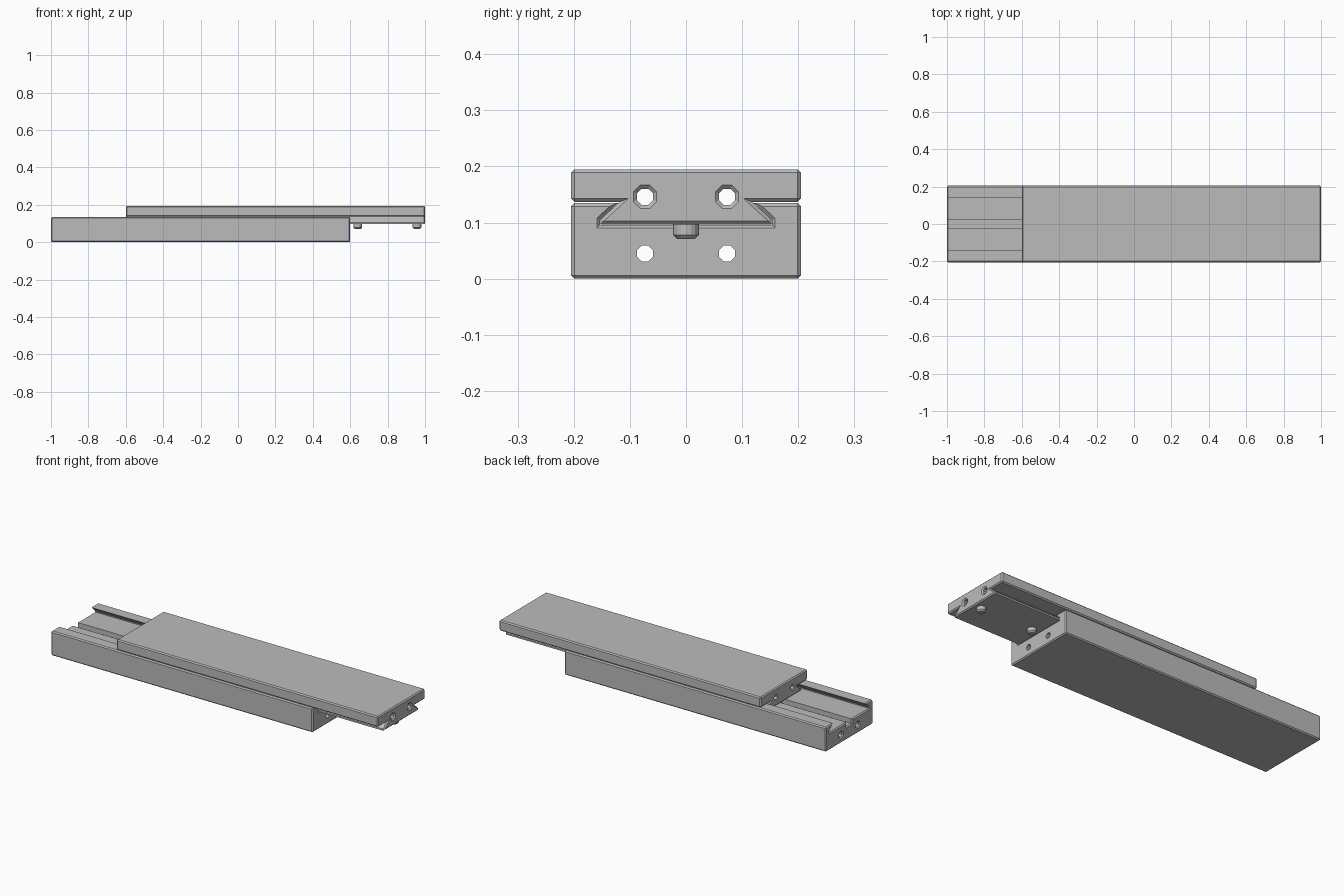
import bpy, bmesh
from mathutils import Matrix

cube = bpy.data.objects.get("Cube")
if cube:
    bpy.data.objects.remove(cube, do_unlink=True)

metal = bpy.data.materials.new("plain grey metal")
metal.use_nodes = True
grey = (0.5, 0.5, 0.5, 1)
metal.diffuse_color = grey
metal.node_tree.nodes["Principled BSDF"].inputs["Base Color"].default_value = grey

CHAMFER = 0.006
HALF_W = 0.205
HOLE_Y = 0.073


def finish(name, bm):
    bmesh.ops.recalc_face_normals(bm, faces=bm.faces)
    mesh = bpy.data.meshes.new(name)
    bm.to_mesh(mesh)
    bm.free()
    obj = bpy.data.objects.new(name, mesh)
    bpy.context.collection.objects.link(obj)
    mesh.materials.append(metal)
    return obj


def extrude_profile(name, half, x0, x1, chamfered_ends):
    """Mirror a half section (y, z), run it along x, chamfer ends and outer corners."""
    section = half + [(-y, z) for y, z in reversed(half)]
    bm = bmesh.new()
    face = bm.faces.new([bm.verts.new((x0, y, z)) for y, z in section])
    grown = bmesh.ops.extrude_face_region(bm, geom=[face])["geom"]
    verts = [v for v in grown if isinstance(v, bmesh.types.BMVert)]
    bmesh.ops.translate(bm, verts=verts, vec=(x1 - x0, 0, 0))
    bmesh.ops.recalc_face_normals(bm, faces=bm.faces)

    def wanted(e):
        a, b = (v.co for v in e.verts)
        if abs(a.x - b.x) < 1e-5:
            return any(abs(a.x - x) < 1e-5 for x in chamfered_ends)
        return abs(a.y) > HALF_W - 0.001

    bmesh.ops.bevel(bm, geom=[e for e in bm.edges if wanted(e)], offset=CHAMFER,
                    segments=1, affect='EDGES', clamp_overlap=False)
    return finish(name, bm)


def cone_x(bm, x, y, z, r1, r2, length, sides=8):
    """Cone or cylinder along x, flat side up."""
    turn = (Matrix.Translation((x, y, z)) @ Matrix.Rotation(1.5707963, 4, 'Y')
            @ Matrix.Rotation(0.3926991, 4, 'Z'))
    bmesh.ops.create_cone(bm, cap_ends=True, segments=sides, radius1=r1, radius2=r2,
                          depth=length, matrix=turn)


def drill(objects, z, end, name):
    """Bore two lengthwise holes, countersunk at the given end."""
    side = 1 if end > 0 else -1
    big, small = 0.0225, 0.0155
    for y in (-HOLE_Y, HOLE_Y):
        for kind in ("bore", "sink"):
            bm = bmesh.new()
            if kind == "bore":
                cone_x(bm, 0, y, z, small, small, 3)
            else:
                r = (small - 0.001, big + 0.001)
                cone_x(bm, end - side * 0.003, y, z, *(r if side > 0 else r[::-1]), 0.008)
            cutter = finish(name + "_" + kind + "_cutter", bm)
            cutter.hide_render = True
            for obj in objects:
                mod = obj.modifiers.new(kind, 'BOOLEAN')
                mod.operation = 'DIFFERENCE'
                mod.solver = 'EXACT'
                mod.object = cutter
            bpy.context.view_layer.update()
            for obj in objects:
                graph = bpy.context.evaluated_depsgraph_get()
                mesh = bpy.data.meshes.new_from_object(obj.evaluated_get(graph))
                obj.modifiers.clear()
                obj.data = mesh
            bpy.data.objects.remove(cutter, do_unlink=True)


# Lower rail: open channel with a slot, then the closely fitted channel
open_half = [(0.023, 0.07), (0.023, 0.096), (0.175, 0.096), (0.175, 0.102),
             (0.14, 0.135), (HALF_W, 0.135), (HALF_W, 0)]
fit_half = [(0.153, 0.096), (0.153, 0.105), (0.121, 0.135), (HALF_W, 0.135), (HALF_W, 0)]
rail_open = extrude_profile("rail_open_end", open_half, -1, -0.57, [-1])
rail_fit = extrude_profile("rail_fitted_body", fit_half, -0.57, 0.6, [0.6])
drill([rail_open, rail_fit], 0.045, -1, "rail")

# Sliding carriage with its dovetail underneath
carriage_half = [(0.152, 0.097), (0.152, 0.106), (0.118, 0.137),
                 (HALF_W, 0.137), (HALF_W, 0.195)]
carriage = extrude_profile("carriage", carriage_half, -0.6, 1, [-0.6, 1])
drill([carriage], 0.146, 1, "carriage")

# Stop pins below the carriage
for i, x in enumerate((0.64, 0.957)):
    bm = bmesh.new()
    for r1, r2, z0, z1 in ((0.016, 0.023, 0.071, 0.078), (0.023, 0.023, 0.078, 0.1)):
        bmesh.ops.create_cone(bm, cap_ends=True, segments=16, radius1=r1, radius2=r2,
                              depth=z1 - z0, matrix=Matrix.Translation((x, 0, (z0 + z1) / 2)))
    finish("stop_pin_%d" % (i + 1), bm)
